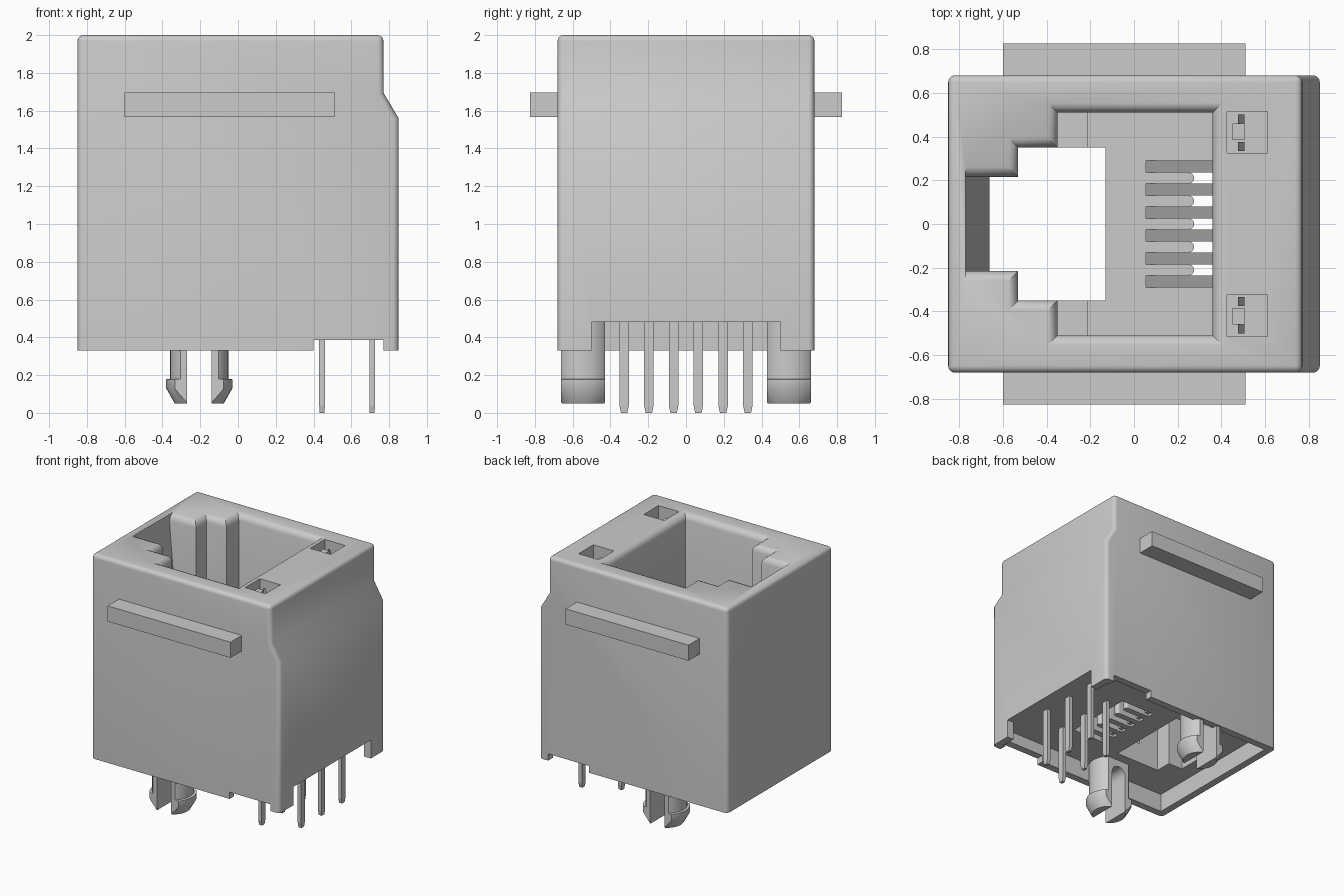
import bpy, bmesh, math
from mathutils import Vector, Matrix

if "Cube" in bpy.data.objects:
    bpy.data.objects.remove(bpy.data.objects["Cube"])

grey = bpy.data.materials.new("plain grey")
grey.diffuse_color = (0.6, 0.6, 0.6, 1)
grey.use_nodes = True
grey.node_tree.nodes["Principled BSDF"].inputs["Base Color"].default_value = grey.diffuse_color


def finish(bm, name):
    bmesh.ops.recalc_face_normals(bm, faces=bm.faces)
    me = bpy.data.meshes.new(name)
    bm.to_mesh(me)
    bm.free()
    ob = bpy.data.objects.new(name, me)
    bpy.context.collection.objects.link(ob)
    me.materials.append(grey)
    return ob


def loft(name, rings):
    """Closed solid through matching rings of 3D points."""
    bm = bmesh.new()
    vs = [[bm.verts.new(p) for p in r] for r in rings]
    n = len(vs[0])
    for a, b in zip(vs, vs[1:]):
        for i in range(n):
            bm.faces.new((a[i], a[(i + 1) % n], b[(i + 1) % n], b[i]))
    bm.faces.new(vs[0])
    bm.faces.new(vs[-1])
    return finish(bm, name)


def box(name, x0, x1, y0, y1, z0, z1):
    return loft(name, [[(x0, y0, z), (x1, y0, z), (x1, y1, z), (x0, y1, z)] for z in (z0, z1)])


def extrude_y(name, profile, y0, y1):
    return loft(name, [[(x, y, z) for x, z in profile] for y in (y0, y1)])


def boolean(ob, cutter, op='DIFFERENCE'):
    m = ob.modifiers.new("cut", 'BOOLEAN')
    m.operation, m.solver, m.object = op, 'EXACT', cutter
    bpy.context.view_layer.objects.active = ob
    bpy.ops.object.modifier_apply(modifier=m.name)
    bpy.data.objects.remove(cutter, do_unlink=True)


def smooth(ob):
    bpy.ops.object.select_all(action='DESELECT')
    ob.select_set(True)
    bpy.context.view_layer.objects.active = ob
    bpy.ops.object.shade_smooth_by_angle(angle=math.radians(32))


# Housing: side profile with a stepped right wall and rounded edges
housing = extrude_y("housing", [(-.85, .33), (.85, .33), (.85, 1.56), (.77, 1.695),
                                (.77, 2), (-.85, 2)], -.68, .68)
bm = bmesh.new()
bm.from_mesh(housing.data)
round_edges = []
for e in bm.edges:
    a, b = (v.co for v in e.verts)
    low = max(a.z, b.z) < .4
    crease = abs(a.z - b.z) < .01 and a.z < 1.9
    if not low and not crease:
        round_edges.append(e)
bmesh.ops.bevel(bm, geom=round_edges, offset=.032, segments=4, profile=.5, affect='EDGES')
bm.to_mesh(housing.data)
bm.free()

# Plug opening: stepped outline with a flared rim and sloping latch wall
def opening(z, grow, latch_x):
    half = [(.36 + grow, .51 + grow), (-.35 - grow, .51 + grow), (-.35 - grow, .35 + grow),
            (-.53 - grow, .35 + grow), (-.53 - grow, .215 + grow), (latch_x, .215 + grow)]
    return [(x, y, z) for x, y in half] + [(x, -y, z) for x, y in reversed(half)]


boolean(housing, loft("cutter", [opening(.6, 0, -.66), opening(1.95, 0, -.77),
                                 opening(1.972, .007, -.77), opening(1.99, .022, -.77),
                                 opening(2.001, .047, -.77)]))

# Underside recess, floor openings and the notches in the lower rim
WIRE_Y = [(i - 2.5) * .105 for i in range(6)]
cuts = [(-.79, .79, -.62, .62, .2, .48),
        (.7, .9, -.5, .5, .2, .48),
        (.4, .77, -.8, .8, .2, .385),
        (-.53, -.13, -.35, .35, .4, .7),
        (-.66, -.5, -.215, .215, .4, .7),
        (.25, .36, -.29, .29, .4, .7)]
cuts += [(.055, .3, y - .0275, y + .0275, .4, .7) for y in WIRE_Y]
for s in (-1, 1):
    y0, y1 = sorted((s * .325, s * .515))
    cuts.append((.425, .61, y0, y1, 1.8, 2.1))      # lamp pockets
for c in cuts:
    boolean(housing, box("cutter", *c))
smooth(housing)

# Low steps on the floor beside the opening, side rails, lamp pocket hooks
for s, side in ((-1, "front"), (1, "back")):
    def span(a, b):
        return sorted((s * a, s * b))
    box(side + "_floor_step", -.36, -.21, *span(.35, .52), .59, .65)
    box(side + "_rail", -.6, .51, *span(.67, .825), 1.567, 1.695)
    box(side + "_lamp_lens", .45, .505, *span(.385, .46), 1.79, 1.95)
    for k, y in enumerate((.335, .46)):
        extrude_y(f"{side}_lamp_hook_{k}", [(.475, 1.79), (.505, 1.79), (.505, 1.88), (.475, 1.94)],
                  *span(y, y + .04))

# Rounded tips of the comb ribs between the contacts
for i in range(5):
    y = (i - 2) * .105
    ring = [(.25 + .025 * math.cos(a), y + .025 * math.sin(a))
            for a in (k * math.tau / 16 for k in range(16))]
    smooth(loft(f"comb_tip_{i}", [[(x, yy, z) for x, yy in ring] for z in (.48, .6)]))

# Contact wires: sloping springs reaching from the right wall down into the comb
for i, y in enumerate(WIRE_Y):
    extrude_y(f"contact_wire_{i}", [(.055, .5), (.085, .5), (.37, 1.42), (.37, 1.5)],
              y - .027, y + .027)

# Solder pins in two staggered rows, with tapered ends
for i in range(6):
    x, y = (.445, .71)[i % 2], (i - 2.5) * .131
    loft(f"solder_pin_{i}", [[(x - a, y - b, z), (x + a, y - b, z), (x + a, y + b, z), (x - a, y + b, z)]
                             for z, a, b in ((0, .013, .017), (.04, .015, .025), (.5, .015, .025))])

# Split snap pegs: turned barb, flattened on two sides, with an arched slot
PEG = [(.05, .13), (.13, .175), (.178, .175), (.18, .155), (.5, .155)]
for side, cy in (("front", -.545), ("back", .545)):
    cx = -.205
    peg = loft(side + "_snap_peg", [[(cx + r * math.cos(a), cy + r * math.sin(a), z)
                                     for a in (k * math.tau / 32 for k in range(32))] for z, r in PEG])
    boolean(peg, box("cutter", -1, 1, cy - .117, cy + .117, 0, 1), 'INTERSECT')
    arch = [(cx + .065 * math.cos(a), .36 + .065 * math.sin(a))
            for a in (k * math.pi / 10 for k in range(11))]
    boolean(peg, extrude_y("cutter", arch + [(cx - .065, 0), (cx + .065, 0)], cy - .3, cy + .3))
    smooth(peg)
